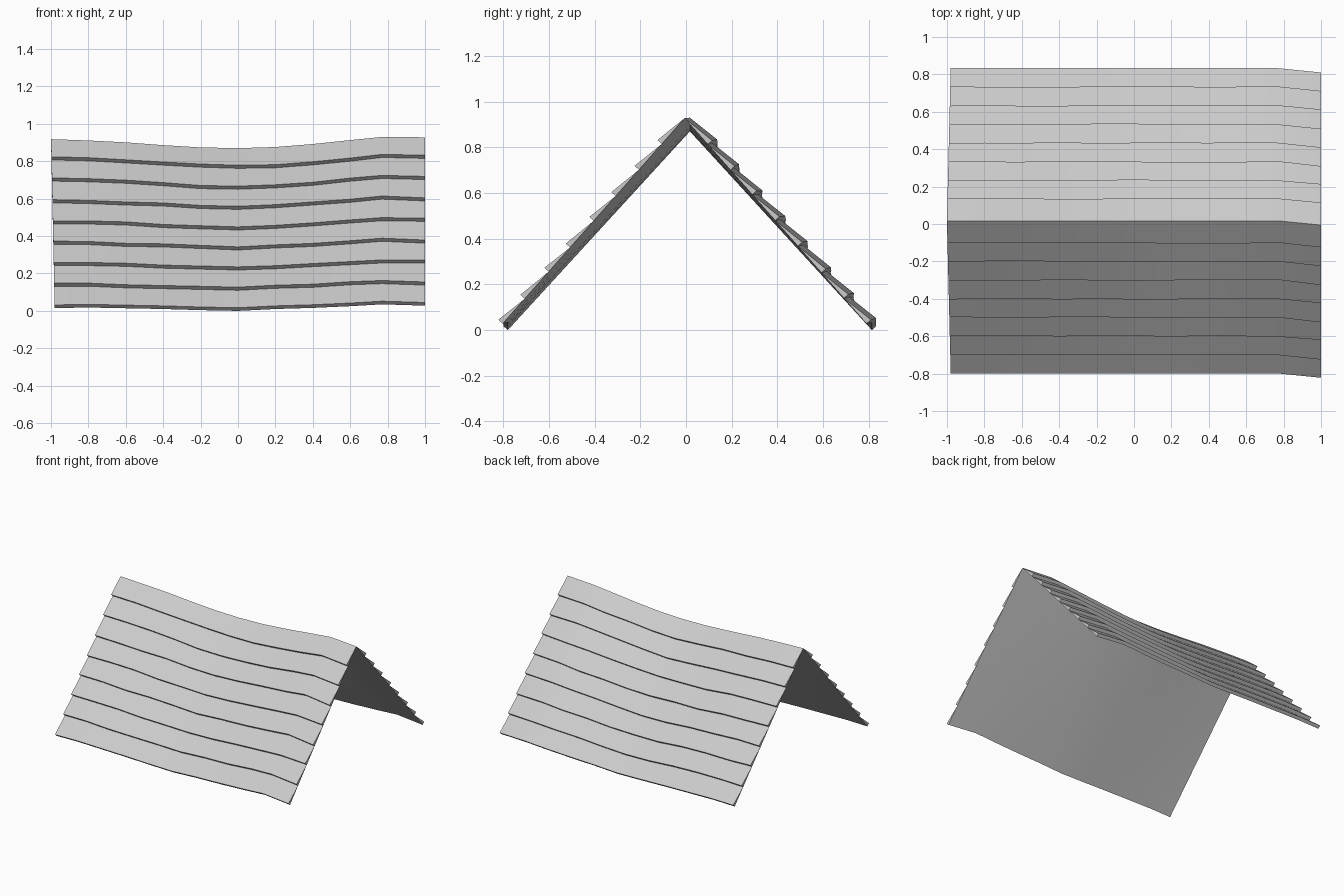
import bpy, bmesh, random

if "Cube" in bpy.data.objects:
    bpy.data.objects.remove(bpy.data.objects["Cube"])

random.seed(4)
ROWS = 8
# Stations along the roof, with sagging ridge and eave heights
XS = [-1, -0.8, -0.6, -0.4, -0.2, 0, 0.2, 0.4, 0.6, 0.77, 1]
RIDGE_Z = [.918, .911, .901, .886, .874, .87, .876, .892, .913, .93, .928]
EAVE_Z = [.015, .018, .014, .010, .004, .0, .010, .016, .025, .035, .028]
CENTRE_Y = [.017] * 10 + [-.006]
RUN = 0.797            # horizontal distance from ridge to eave
LIFT = (0.019, 0.017)  # outward and upward thickness of a shingle butt

grey = bpy.data.materials.new("roof grey")
grey.diffuse_color = (0.6, 0.6, 0.6, 1)
grey.use_nodes = True
grey.node_tree.nodes["Principled BSDF"].inputs["Base Color"].default_value = grey.diffuse_color


def course_line(side, k):
    """Slightly uneven line on the roof plane below course k."""
    pts = []
    for i, x in enumerate(XS):
        t = k / ROWS
        if 0 < k < ROWS:
            t += random.uniform(-0.004, 0.004)
        px = x + (0.02 * t if i == 0 else 0)
        z = RIDGE_Z[i] + (EAVE_Z[i] - RIDGE_Z[i]) * t
        pts.append((px, CENTRE_Y[i] + side * RUN * t, z))
    return pts


def build_slope(name, side):
    bm = bmesh.new()
    lines = [course_line(side, k) for k in range(ROWS + 1)]
    for upper, lower in zip(lines, lines[1:]):
        # Each course is a wedge: thin at the top, thick at the butt
        raised = [(x, y + side * LIFT[0], z + LIFT[1]) for x, y, z in lower]
        a, b, c = [[bm.verts.new(p) for p in row] for row in (upper, raised, lower)]
        for i in range(len(XS) - 1):
            for p, q in ((a, b), (b, c), (c, a)):
                bm.faces.new((p[i], p[i + 1], q[i + 1], q[i]))
        for i in (0, -1):
            bm.faces.new((a[i], b[i], c[i]))
    bmesh.ops.recalc_face_normals(bm, faces=bm.faces)
    mesh = bpy.data.meshes.new(name)
    bm.to_mesh(mesh)
    bm.free()
    mesh.materials.append(grey)
    obj = bpy.data.objects.new(name, mesh)
    bpy.context.collection.objects.link(obj)
    # Soft along the sag, crisp at the butts
    bpy.ops.object.select_all(action='DESELECT')
    obj.select_set(True)
    bpy.context.view_layer.objects.active = obj
    bpy.ops.object.shade_smooth_by_angle(angle=0.3)


# Two shingled slopes meeting at the ridge
build_slope("front_roof_slope", -1)
build_slope("back_roof_slope", 1)
